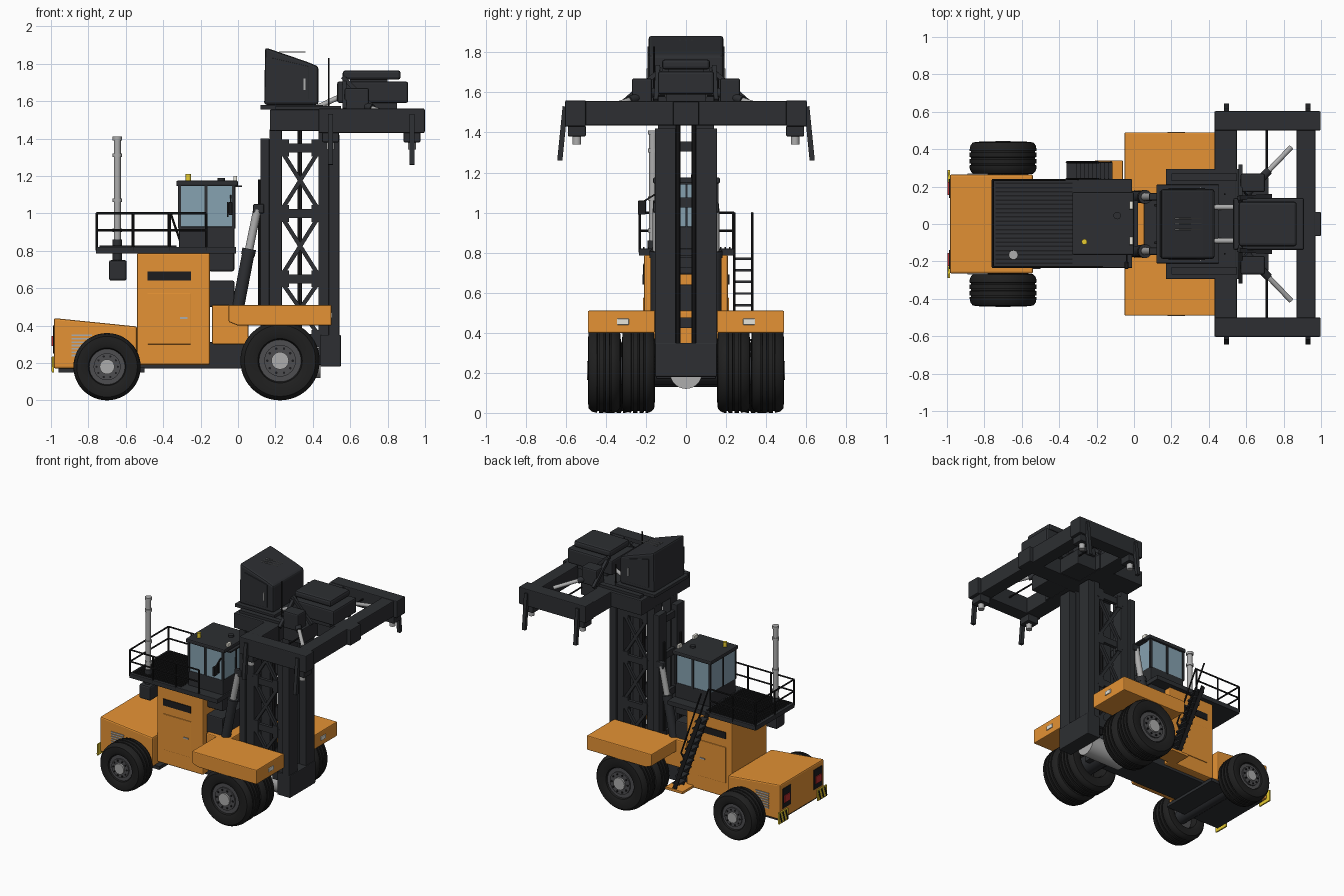
import bpy, bmesh, math
from mathutils import Vector

if "Cube" in bpy.data.objects:
    bpy.data.objects.remove(bpy.data.objects["Cube"])

def material(name, r, g, b):
    m = bpy.data.materials.new(name)
    m.diffuse_color = (r, g, b, 1)
    m.use_nodes = True
    m.node_tree.nodes["Principled BSDF"].inputs["Base Color"].default_value = m.diffuse_color
    return m

ORANGE = material("orange_paint", 0.78, 0.29, 0.035)
DARK = material("dark_steel", 0.026, 0.028, 0.032)
BLACK = material("black", 0.012, 0.012, 0.013)
RUBBER = material("rubber", 0.014, 0.014, 0.014)
RIM = material("rim_grey", 0.075, 0.075, 0.08)
STEEL = material("steel", 0.42, 0.42, 0.42)
GLASS = material("glass", 0.24, 0.36, 0.44)
WHITE = material("lamp_white", 0.8, 0.78, 0.7)
RED = material("lamp_red", 0.5, 0.03, 0.03)
YELLOW = material("yellow", 0.8, 0.6, 0.03)

def finish(name, bm, mat, bevel=0.0, smooth=False):
    bmesh.ops.recalc_face_normals(bm, faces=bm.faces)
    me = bpy.data.meshes.new(name)
    bm.to_mesh(me)
    bm.free()
    me.materials.append(mat)
    ob = bpy.data.objects.new(name, me)
    bpy.context.collection.objects.link(ob)
    if bevel:
        mod = ob.modifiers.new("bevel", 'BEVEL')
        mod.width, mod.segments, mod.limit_method = bevel, 2, 'ANGLE'
    if smooth:
        bpy.context.view_layer.objects.active = ob
        ob.select_set(True)
        bpy.ops.object.shade_smooth_by_angle(angle=math.radians(35))
        ob.select_set(False)
    return ob

def prism(name, pts, y0, y1, mat, bevel=0.0):
    """Extrude an x-z profile along y."""
    bm = bmesh.new()
    f = bm.faces.new([bm.verts.new((x, y0, z)) for x, z in pts])
    ext = bmesh.ops.extrude_face_region(bm, geom=[f])
    bmesh.ops.translate(bm, vec=(0, y1 - y0, 0), verts=[v for v in ext['geom'] if isinstance(v, bmesh.types.BMVert)])
    return finish(name, bm, mat, bevel)

def box(name, x0, x1, y0, y1, z0, z1, mat=DARK, bevel=0.0):
    return prism(name, [(x0, z0), (x1, z0), (x1, z1), (x0, z1)], y0, y1, mat, bevel)

def bar(name, a, b, w, mat=DARK, h=None):
    """Rectangular bar from a to b; w is sideways, h the other way."""
    a, b = Vector(a), Vector(b)
    bm = bmesh.new()
    bmesh.ops.create_cube(bm, size=1)
    bmesh.ops.scale(bm, vec=(w, h or w, (b - a).length), verts=bm.verts)
    rot = (b - a).to_track_quat('Z', 'Y').to_matrix()
    bmesh.ops.rotate(bm, matrix=rot, verts=bm.verts)
    bmesh.ops.translate(bm, vec=(a + b) / 2, verts=bm.verts)
    return finish(name, bm, mat)

def rod(name, a, b, r, mat=DARK, n=16):
    a, b = Vector(a), Vector(b)
    bm = bmesh.new()
    bmesh.ops.create_cone(bm, cap_ends=True, segments=n, radius1=r, radius2=r, depth=(b - a).length)
    bmesh.ops.rotate(bm, matrix=(b - a).to_track_quat('Z', 'Y').to_matrix(), verts=bm.verts)
    bmesh.ops.translate(bm, vec=(a + b) / 2, verts=bm.verts)
    return finish(name, bm, mat, smooth=True)

def lathe_y(name, prof, c, mat, n=48):
    """Spin (radius, y) points around the y axis through c."""
    bm = bmesh.new()
    vs = [bm.verts.new((r, y, 0)) for r, y in prof]
    es = [bm.edges.new(p) for p in zip(vs, vs[1:])]
    bmesh.ops.spin(bm, geom=vs + es, axis=(0, 1, 0), cent=(0, 0, 0), steps=n, angle=2 * math.pi)
    bmesh.ops.remove_doubles(bm, verts=bm.verts, dist=1e-4)
    bmesh.ops.translate(bm, vec=c, verts=bm.verts)
    return finish(name, bm, mat, smooth=True)

def tyre(name, x, r, y0, y1):
    d, w = (1 if y1 > y0 else -1), abs(y1 - y0)
    prof = [(r * .56, .01), (r * .7, .0), (r * .9, .004), (r * .97, .02)]
    for k in range(1, 4):   # tread grooves
        g = .02 + (w - .04) * k / 4
        prof += [(r, g - .015), (r, g - .005), (r * .95, g - .004), (r * .95, g + .004), (r, g + .005)]
    prof += [(r * .97, w - .02), (r * .9, w - .004), (r * .7, w), (r * .56, w - .01), (r * .52, w - .03), (r * .52, .03), (r * .56, .01)]
    lathe_y(name, [(q, d * y) for q, y in prof], (x, y0, r), RUBBER)

def hub(name, x, r, y, s):
    rod(name + "_disc", (x, y - s * .11, r), (x, y - s * .02, r), r * .53, RIM, 40)
    rod(name + "_ring", (x, y - s * .03, r), (x, y - s * .01, r), r * .4, RIM, 32)
    rod(name + "_cap", (x, y - s * .03, r), (x, y + s * .003, r), r * .22, STEEL, 24)
    for k in range(10):
        a = k * math.tau / 10
        p = (x + r * .32 * math.cos(a), r + r * .32 * math.sin(a))
        rod(name + "_bolt", (p[0], y - s * .02, p[1]), (p[0], y - s * .003, p[1]), r * .035, BLACK, 6)

# wheels and axles
for s, side in ((-1, "right"), (1, "left")):
    tyre("rear_tyre_" + side, -.70, .18, s * .265, s * .44)
    hub("rear_hub_" + side, -.70, .18, s * .44, s)
    tyre("front_inner_tyre_" + side, .225, .212, s * .155, s * .32)
    tyre("front_outer_tyre_" + side, .225, .212, s * .325, s * .49)
    hub("front_hub_" + side, .225, .212, s * .49, s)
rod("rear_axle", (-.70, -.4, .18), (-.70, .4, .18), .05)
rod("front_axle", (.225, -.45, .212), (.225, .45, .212), .07)
rod("differential", (.12, 0, .2), (.44, 0, .2), .08, STEEL, 32)

# chassis and orange bodywork
box("chassis", -.56, .32, -.15, .15, .17, .31, DARK, .006)
prism("counterweight", [(-.985, .17), (-.54, .17), (-.54, .395), (-.985, .44)], -.265, .265, ORANGE, .01)
box("undertray", -.96, -.5, -.24, .24, .15, .175)
box("engine_body", -.54, -.15, -.21, .21, .19, .79, ORANGE, .01)
box("front_body", -.14, .055, -.19, .19, .30, .51, ORANGE, .008)
box("cab_pedestal", -.16, -.02, -.16, .16, .5, .64, DARK, .008)
for s in (-1, 1):
    y0, y1 = sorted((s * .155, s * .49))
    prism("front_fender", [(-.05, .42), (.0, .40), (.5, .40), (.5, .51), (-.05, .51)], y0, y1, ORANGE, .006)
    box("headlamp", .49, .506, s * .315 - .03, s * .315 + .03, .44, .47, WHITE, .003)
    y = s * .211
    box("side_door", -.485, -.25, y - .004, y + .004, .30, .575, ORANGE, .003)
    box("door_handle", -.31, -.27, y - .01, y + .01, .435, .445, STEEL)
    box("air_vent", -.485, -.25, y - .005, y + .005, .64, .69, BLACK)
    for k in range(7):
        box("side_grille", -.89, -.78, s * .265 - .006, s * .265 + .006, .235 + k * .018, .244 + k * .018, STEEL)
    box("tail_lamp", -.996, -.98, s * .19 - .035, s * .19 + .035, .29, .345, RED)
    box("lamp_frame", -.99, -.98, s * .19 - .05, s * .19 + .05, .25, .40, BLACK)
    box("hazard_board", -.995, -.985, s * .235 - .055, s * .235 + .055, .15, .235, YELLOW)
    for k in range(3):
        y = s * .235 - .036 + k * .036
        bar("hazard_stripe", (-.993, y - .012, .155), (-.993, y + .012, .23), .01, BLACK, .012)

# platform with grating and railings
box("platform", -.76, -.01, -.235, .24, .785, .82, DARK, .004)
for k in range(20):
    y = -.21 + k * .0225
    box("grating_strip", -.74, -.33, y - .004, y + .004, .82, .827, BLACK)
def rail(a, b, posts):
    for z in (.91, 1.0):
        rod("railing", (*a, z), (*b, z), .006, BLACK, 8)
    for k in range(posts):
        t = k / (posts - 1)
        p = (a[0] + (b[0] - a[0]) * t, a[1] + (b[1] - a[1]) * t)
        rod("railing_post", (*p, .8), (*p, 1.0), .006, BLACK, 8)
rail((-.755, -.23), (-.17, -.23), 4)
rail((-.755, .235), (-.37, .235), 3)
rail((-.755, -.23), (-.755, .235), 3)

# access ladder on the left side
for y in (.24, .33):
    bar("ladder_stringer", (-.35, y, .81), (-.13, y, .2), .008, BLACK, .03)
    rod("ladder_handrail", (-.36, y, 1.0), (-.19, y, .5), .006, BLACK, 8)
    rod("handrail_post", (-.19, y, .5), (-.22, y, .45), .006, BLACK, 8)
for k in range(10):
    x, z = -.335 + k * .021, .77 - k * .058
    box("ladder_tread", x - .025, x + .03, .24, .33, z - .006, z + .006)
box("bottom_step", -.21, -.06, .19, .34, .19, .21, ORANGE, .003)

# exhaust
rod("muffler_stub", (-.645, -.165, .74), (-.645, -.165, .86), .026)
box("muffler", -.69, -.595, -.215, -.115, .64, .75, DARK, .012)
rod("exhaust_pipe", (-.645, -.165, .83), (-.645, -.165, 1.40), .019, STEEL, 24)
for z in (.9, 1.06, 1.3, 1.39):
    rod("exhaust_collar", (-.645, -.165, z), (-.645, -.165, z + .02), .025, STEEL, 24)

# operator cab
box("cab_base", -.315, -.02, -.155, .16, .81, .93, DARK, .006)
box("cab_front_base", -.155, -.02, -.155, .16, .69, .9, DARK, .01)
prism("cab_glass", [(-.315, .92), (-.025, .92), (-.018, 1.15), (-.315, 1.15)], -.15, .155, GLASS)
box("cab_roof", -.33, .0, -.165, .17, 1.145, 1.175, DARK, .008)
box("roof_visor", -.02, .022, -.12, .125, 1.14, 1.15)
for y in (-.15, .155):
    for x in (-.312, -.17, -.023):
        bar("cab_pillar", (x, y, .92), (x, y, 1.15), .016, DARK)
for x in (-.315, -.02):
    bar("window_bar", (x, .0025, .92), (x, .0025, 1.15), .012)
box("cab_door_handle", -.06, -.05, -.165, -.155, .98, 1.06, BLACK)
box("mirror", -.05, -.03, -.24, -.2, .99, 1.06, BLACK, .004)
bar("mirror_arm", (-.04, -.22, 1.05), (-.04, -.14, 1.1), .008, BLACK)
rod("beacon", (-.265, -.095, 1.17), (-.265, -.095, 1.21), .015, YELLOW)
rod("roof_vent", (-.09, .045, 1.17), (-.09, .045, 1.19), .02, DARK)
for y in (-.09, .1):
    box("work_lamp", -.025, -.005, y - .022, y + .022, 1.17, 1.2, WHITE, .004)

# mast: outer and inner columns, cross members, lattice bracing
box("mast_foot", .44, .55, -.155, .155, .18, .35, DARK, .006)
for s in (-1, 1):
    for nm, x0, x1, z0, z1, yi, yo in (("rear_outer", .12, .168, .31, 1.40, .06, .155), ("rear_inner", .168, .235, .31, 1.45, .05, .14),
                                       ("front_inner", .43, .485, .19, 1.45, .05, .14), ("front_outer", .485, .542, .19, 1.42, .05, .155)):
        y0, y1 = sorted((s * yi, s * yo))
        box("mast_column_" + nm, x0, x1, y0, y1, z0, z1, DARK, .004)
    y = s * .13
    for z in (.33, .65, 1.0, 1.35):
        box("mast_side_tie", .22, .45, y - .012, y + .012, z - .024, z + .024)
        for x in (.25, .415):
            box("gusset", x - .022, x + .022, y - .014, y + .014, z - .045, z + .045)
    for z0, z1 in ((.35, .63), (.67, .98), (1.02, 1.33)):
        bar("lattice_brace", (.235, y, z0), (.43, y, z1), .022, DARK)
        bar("lattice_brace", (.235, y, z1), (.43, y, z0), .022, DARK)
    rod("mast_hose", (.115, s * .1, .5), (.115, s * .1, 1.18), .008, BLACK, 8)
    rod("lift_chain", (.33, s * .04, .3), (.33, s * .04, 1.45), .012, BLACK, 8)
    # tilt cylinders
    y = s * .145
    rod("tilt_cylinder", (-.0, y, .50), (.058, y, .80), .033, DARK, 24)
    rod("tilt_gland", (.053, y, .775), (.06, y, .81), .037, DARK, 24)
    rod("tilt_rod", (.058, y, .80), (.103, y, 1.02), .022, STEEL, 24)
    box("tilt_eye", .08, .14, y - .02, y + .02, 1.0, 1.05, DARK, .008)
for z in (.45, .75, 1.05, 1.33):
    box("rear_cross_member", .135, .16, -.14, .14, z - .025, z + .025)

# lifting carriage and upper housing
box("carriage", .17, .56, -.295, .295, 1.44, 1.555, DARK, .006)
box("carriage_nose", .55, .72, -.25, .25, 1.44, 1.555, DARK, .006)
box("centre_boom", .5, 1.0, -.065, .065, 1.435, 1.555, DARK, .006)
box("housing_plate", .12, .455, -.21, .21, 1.555, 1.58, DARK, .003)
prism("housing", [(.14, 1.58), (.43, 1.58), (.43, 1.785), (.37, 1.81), (.145, 1.887)], -.187, .187, DARK, .014)
for s in (-1, 1):
    y = s * .188
    prism("housing_panel", [(.185, 1.61), (.38, 1.61), (.38, 1.785), (.185, 1.83)], y - .004, y + .004, DARK, .002)
    box("panel_handle", .35, .36, y - .009, y + .009, 1.66, 1.72, STEEL)
    box("carriage_rail", .2, .55, s * .25 - .02, s * .25 + .02, 1.55, 1.575)
    box("side_bracket", .57, .70, s * .22 - .05, s * .22 + .05, 1.54, 1.67, DARK, .01)
    bar("diagonal_brace", (.57, s * .12, 1.72), (.57, s * .31, 1.555), .022)
    bar("long_brace", (.56, s * .14, 1.73), (.73, s * .15, 1.56), .022)
    rod("shift_cylinder", (.6, s * .16, 1.6), (.72, s * .285, 1.56), .022, DARK)
    rod("shift_rod", (.72, s * .285, 1.56), (.84, s * .41, 1.52), .014, STEEL)
    rod("link_rod", (.71, s * .24, 1.5), (.71, s * .51, 1.5), .006, BLACK, 8)
    rod("feed_cylinder", (.43, s * .09, 1.57), (.58, s * .09, 1.64), .014, STEEL)
    rod("antenna", (.485, s * .16, 1.55), (.485, s * .16, 1.83 if s < 0 else 1.7), .005, BLACK, 8)
for y in (-.03, 0, .03):
    rod("roof_bar", (.22, y, 1.862), (.36, y, 1.862), .003, STEEL, 6)
box("power_unit", .53, .91, -.14, .14, 1.59, 1.705, DARK, .012)
box("power_unit_foot", .6, .85, -.1, .1, 1.55, 1.6)
box("power_unit_lid", .56, .87, -.12, .12, 1.715, 1.765, DARK, .015)
box("lid_spacer", .6, .8, -.09, .09, 1.7, 1.72)

# spreader frame with twist locks and guide arms
box("spreader_rear_beam", .43, .55, -.59, .59, 1.435, 1.556, DARK, .006)
box("spreader_front_beam", .87, .97, -.59, .59, 1.435, 1.556, DARK, .006)
for s in (-1, 1):
    y0, y1 = sorted((s * .5, s * .603))
    box("spreader_end_beam", .43, .998, y0, y1, 1.43, 1.56, DARK, .006)
    for x in (.495, .93):
        box("lock_housing", x - .045, x + .045, s * .545 - .045, s * .545 + .045, 1.38, 1.435, DARK, .006)
        rod("twist_lock", (x, s * .545, 1.34), (x, s * .545, 1.385), .022, STEEL)
        bar("guide_arm", (x, s * .603, 1.53), (x, s * .63, 1.26), .026, DARK, .026)
